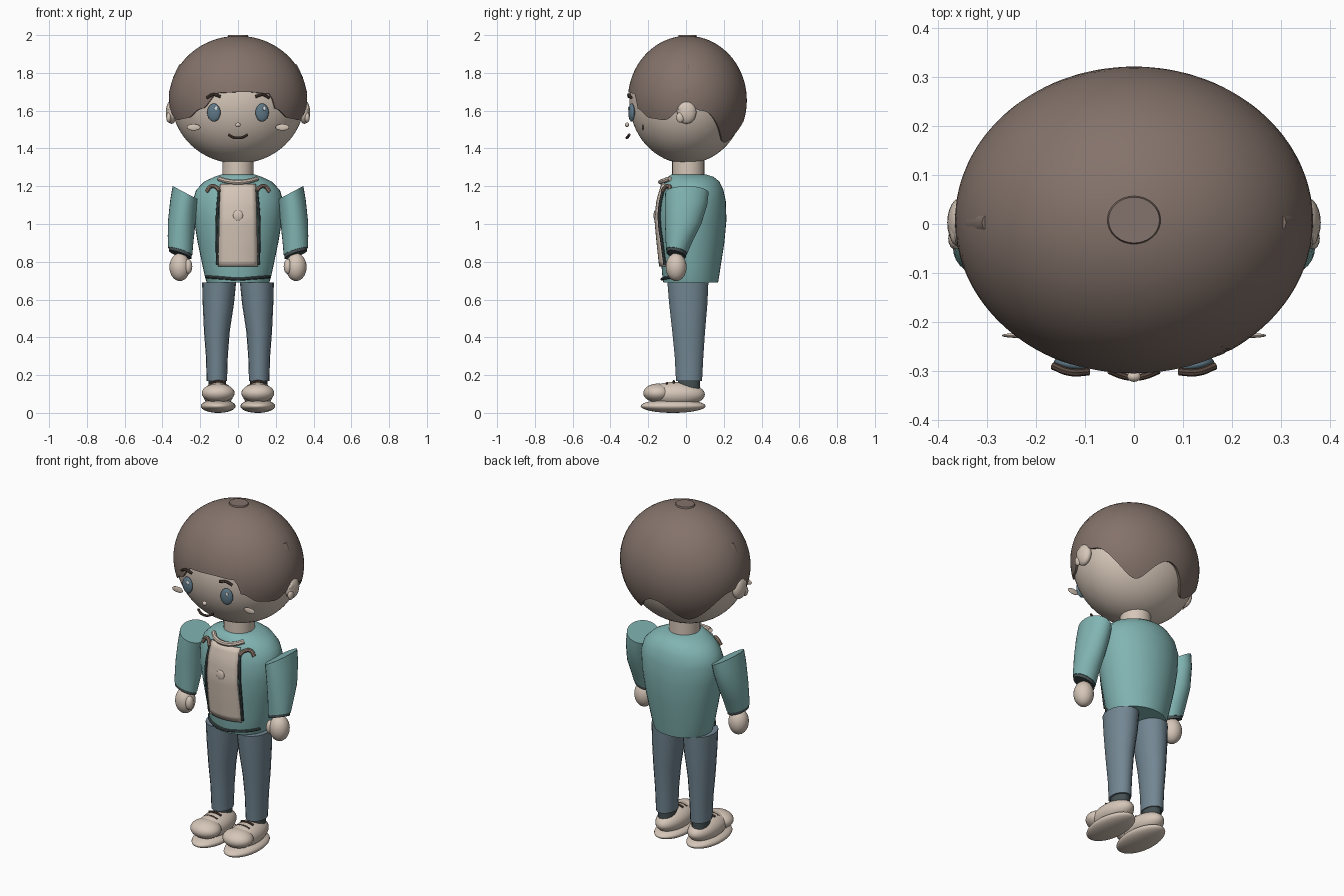
import bpy, bmesh, math
from mathutils import Vector

if "Cube" in bpy.data.objects:
    bpy.data.objects.remove(bpy.data.objects["Cube"])


def material(name, r, g, b):
    m = bpy.data.materials.new(name)
    m.diffuse_color = (r, g, b, 1)
    m.use_nodes = True
    m.node_tree.nodes["Principled BSDF"].inputs["Base Color"].default_value = m.diffuse_color
    return m


HAIR = material("hair_brown", .23, .17, .145)
SKIN = material("skin", .67, .565, .48)
TEAL = material("jacket_teal", .22, .46, .45)
JEANS = material("jeans_blue", .17, .24, .29)
EYE = material("eye_blue", .115, .19, .245)
DARK = material("dark_trim", .06, .08, .084)
BROWN = material("dark_brown", .10, .065, .05)
TAN = material("tan_trim", .29, .20, .155)
WHITE = material("highlight", .8, .82, .84)


def finish(ob, name, mat, angle=35):
    ob.name = name
    ob.data.materials.clear()
    ob.data.materials.append(mat)
    bpy.ops.object.select_all(action='DESELECT')
    ob.select_set(True)
    bpy.context.view_layer.objects.active = ob
    bpy.ops.object.shade_smooth_by_angle(angle=math.radians(angle))
    return ob


def mesh_object(bm, name, mat, angle=35):
    bmesh.ops.recalc_face_normals(bm, faces=bm.faces)
    me = bpy.data.meshes.new(name)
    bm.to_mesh(me)
    bm.free()
    ob = bpy.data.objects.new(name, me)
    bpy.context.collection.objects.link(ob)
    return finish(ob, name, mat, angle)


def ball(name, mat, loc, size, seg=32, rot=(0, 0, 0)):
    bpy.ops.mesh.primitive_uv_sphere_add(segments=seg, ring_count=seg // 2, location=loc, rotation=rot)
    ob = bpy.context.object
    ob.scale = size
    return finish(ob, name, mat)


def loft(name, mat, rings, n=32, angle=35):
    """Rings are (centre, u axis, v axis) ellipses joined in order and capped."""
    bm = bmesh.new()
    loops = []
    for c, u, v in rings:
        c, u, v = Vector(c), Vector(u), Vector(v)
        loops.append([bm.verts.new(c + u * math.cos(t) + v * math.sin(t))
                      for t in (2 * math.pi * i / n for i in range(n))])
    for a, b in zip(loops, loops[1:]):
        for i in range(n):
            j = (i + 1) % n
            bm.faces.new((a[i], a[j], b[j], b[i]))
    bm.faces.new(loops[0])
    bm.faces.new(loops[-1])
    return mesh_object(bm, name, mat, angle)


def tube(name, mat, pts, r):
    """Smooth round cord through the points."""
    cu = bpy.data.curves.new(name, 'CURVE')
    cu.dimensions = '3D'
    cu.bevel_depth = r
    cu.bevel_resolution = 2
    cu.use_fill_caps = True
    sp = cu.splines.new('BEZIER')
    sp.bezier_points.add(len(pts) - 1)
    for p, co in zip(sp.bezier_points, pts):
        p.co = co
        p.handle_left_type = p.handle_right_type = 'AUTO'
    ob = bpy.data.objects.new(name, cu)
    bpy.context.collection.objects.link(ob)
    bpy.ops.object.select_all(action='DESELECT')
    ob.select_set(True)
    bpy.context.view_layer.objects.active = ob
    bpy.ops.object.convert(target='MESH')
    return finish(bpy.context.object, name, mat)


def interp(keys, t, ease=True):
    for a, b in zip(keys, keys[1:]):
        if t <= b[0]:
            f = (t - a[0]) / (b[0] - a[0])
            if ease:
                f = (1 - math.cos(math.pi * f)) / 2
            return [p + (q - p) * f for p, q in zip(a[1:], b[1:])]
    return list(keys[-1][1:])


# Head and neck
ball("head", SKIN, (0, .003, 1.655), (.352, .303, .335), 64)
loft("neck", SKIN, [((0, .012, z), (.083, 0, 0), (0, .085, 0)) for z in (1.23, 1.38)])

# Hair cap: an ellipsoid shell ending at a wavy hairline (degrees from front, height)
back = [(50, 1.56), (66, 1.55), (90, 1.63), (104, 1.60), (145, 1.43), (180, 1.545)]
hairline = ([(-a, z) for a, z in reversed(back)]
            + [(-32, 1.61), (-16, 1.695), (6, 1.70), (28, 1.69), (33, 1.61)] + back)
bm = bmesh.new()
N, K = 120, 24
grid = []
for i in range(N):
    deg = -180 + 360 * i / N
    a = math.radians(deg)
    end = math.acos((interp(hairline, deg)[0] - 1.655) / .341)
    col = []
    for k in range(1, K + 2):
        th, s = end * min(k, K) / K, 1 if k <= K else .93
        col.append(bm.verts.new((.366 * s * math.sin(th) * math.sin(a),
                                 .007 - .315 * s * math.sin(th) * math.cos(a),
                                 1.655 + .341 * s * math.cos(th))))
    grid.append(col)
pole = bm.verts.new((0, .007, 1.996))
for i in range(N):
    a, b = grid[i], grid[(i + 1) % N]
    bm.faces.new((pole, a[0], b[0]))
    for k in range(K):
        bm.faces.new((a[k], a[k + 1], b[k + 1], b[k]))
mesh_object(bm, "hair_cap", HAIR)
loft("hair_crown", HAIR, [((0, .008, z), (r, 0, 0), (0, r * .9, 0))
                          for z, r in ((1.975, .06), (2.0, .052))])

# Mirrored head details
for s in (-1, 1):
    loft("side_tuft", HAIR, [((s * .297, .003, 1.84), (.014, 0, s * .005), (0, .018, 0)),
                             ((s * .322, .003, 1.78), (.02, 0, 0), (0, .03, 0)),
                             ((s * .343, .003, 1.70), (.022, 0, 0), (0, .034, 0)),
                             ((s * .345, .003, 1.65), (.014, 0, 0), (0, .014, 0))], 10)
    ball("ear", SKIN, (s * .352, .003, 1.592), (.03, .052, .062), 24)
    ball("ear_lobe", SKIN, (s * .366, -.03, 1.565), (.014, .022, .028), 16)
    ball("ear_fold", SKIN, (s * .366, -.012, 1.61), (.012, .03, .025), 16)
    ball("eye", EYE, (s * .128, -.288, 1.59), (.036, .016, .048), 24, (0, 0, s * .2))
    ball("eye_highlight", WHITE, (s * .128 + .012, -.303, 1.612), (.009, .004, .011), 12)
    tube("eyebrow", BROWN, [(s * .092, -.302, 1.674), (s * .13, -.303, 1.685),
                            (s * .166, -.29, 1.668)], .008)
    ball("cheek", SKIN, (s * .235, -.228, 1.512), (.036, .005, .017), 20)
ball("nose", SKIN, (0, -.312, 1.525), (.014, .011, .012), 16)
tube("mouth", BROWN, [(-.05, -.30, 1.473), (-.025, -.31, 1.459), (0, -.314, 1.456),
                      (.025, -.31, 1.459), (.05, -.30, 1.473)], .007)

# Jacket body: height, half width, half depth, centre y
body = [(.69, .165, .145, .025), (.72, .175, .15, .025), (.78, .188, .157, .027),
        (.9, .213, .173, .03), (1.02, .233, .184, .03), (1.12, .24, .178, .033),
        (1.18, .222, .163, .035), (1.225, .178, .145, .032), (1.25, .125, .12, .025),
        (1.262, .09, .092, .015)]
loft("jacket_body", TEAL, [((0, c, z), (w, 0, 0), (0, d, 0)) for z, w, d, c in body], 40, 50)


def chest(x, z, off=0.0):
    w, d, c = interp(body, z, False)
    return (x, c - d * math.sqrt(max(0, 1 - (x / w) ** 2)) - off, z)


# Shirt panel following the chest
bm = bmesh.new()
rows = [[bm.verts.new(chest(x * (.105 - .012 * j / 14), .775 + .435 * j / 14, .009))
         for x in (-1, -.75, -.5, -.25, 0, .25, .5, .75, 1)] for j in range(15)]
for a, b in zip(rows, rows[1:]):
    for i in range(8):
        bm.faces.new((a[i], a[i + 1], b[i + 1], b[i]))
shirt = mesh_object(bm, "shirt_panel", SKIN)
solid = shirt.modifiers.new("thickness", 'SOLIDIFY')
solid.thickness = .008
solid.offset = 0
ball("shirt_button", SKIN, chest(0, 1.045, .012), (.026, .008, .028), 20)
tube("shirt_collar", SKIN, [(-.1, -.085, 1.24), (-.06, -.12, 1.228), (0, -.135, 1.222),
                            (.06, -.12, 1.228), (.1, -.085, 1.24)], .013)
tube("hem_cord", DARK, [chest(x, .72 - .012 * (1 - abs(x) / .165), .004)
                        for x in (-.165, -.13, -.07, 0, .07, .13, .165)], .008)

for s in (-1, 1):
    tube("jacket_opening", DARK, [chest(s * x, z, .01) for x, z in
         ((.108, .785), (.111, .9), (.111, 1.02), (.106, 1.1), (.098, 1.18))], .008)
    tube("lapel_curl", TAN, [chest(s * x, z, .012) for x, z in
         ((.098, 1.175), (.115, 1.195), (.145, 1.198), (.168, 1.17))], .011)

    # Sleeve with slanted open shoulder end, and its cuff
    loft("sleeve", TEAL, [((s * .278, .005, 1.165), (s * .068, 0, .036), (0, .115, 0)),
                          ((s * .288, .0, 1.10), (s * .071, 0, .026), (0, .112, 0)),
                          ((s * .299, -.015, 1.0), (s * .072, 0, .012), (0, .096, 0)),
                          ((s * .304, -.034, .92), (s * .068, 0, .016), (0, .074, 0)),
                          ((s * .306, -.05, .855), (s * .064, 0, .02), (0, .056, -.012))], 28)
    loft("cuff", DARK, [((s * .306, -.05, .86), (s * .061, 0, .02), (0, .053, -.012)),
                        ((s * .306, -.052, .838), (s * .06, 0, .02), (0, .052, -.012))], 28)
    ball("hand", SKIN, (s * .308, -.052, .772), (.055, .055, .074), 28)
    ball("thumb", SKIN, (s * .264, -.075, .775), (.022, .026, .04), 16)

    # Trouser leg
    loft("trouser_leg", JEANS, [((s * x, y, z), (rx, 0, 0), (0, ry, 0)) for x, y, z, rx, ry in
         ((.1, .01, .69, .09, .11), (.104, .012, .58, .083, .103), (.112, .014, .43, .068, .088),
          (.112, .016, .3, .058, .077), (.112, .016, .17, .054, .07))], 18)
    loft("ankle", DARK, [((s * .11, .016, z), (.046, 0, 0), (0, .06, 0)) for z in (.19, .13)], 18)

    # Shoe
    ball("shoe_sole", SKIN, (s * .105, -.068, .036), (.092, .172, .036), 32)
    ball("shoe_upper", SKIN, (s * .105, -.055, .098), (.08, .155, .066), 32)
    ball("shoe_toe", SKIN, (s * .105, -.15, .105), (.087, .076, .05), 32)
    for y, z in ((-.10, .158), (-.065, .168)):
        tube("shoe_lace", BROWN, [(s * .105 - .04, y, z - .008), (s * .105, y, z),
                                  (s * .105 + .04, y, z - .008)], .006)
